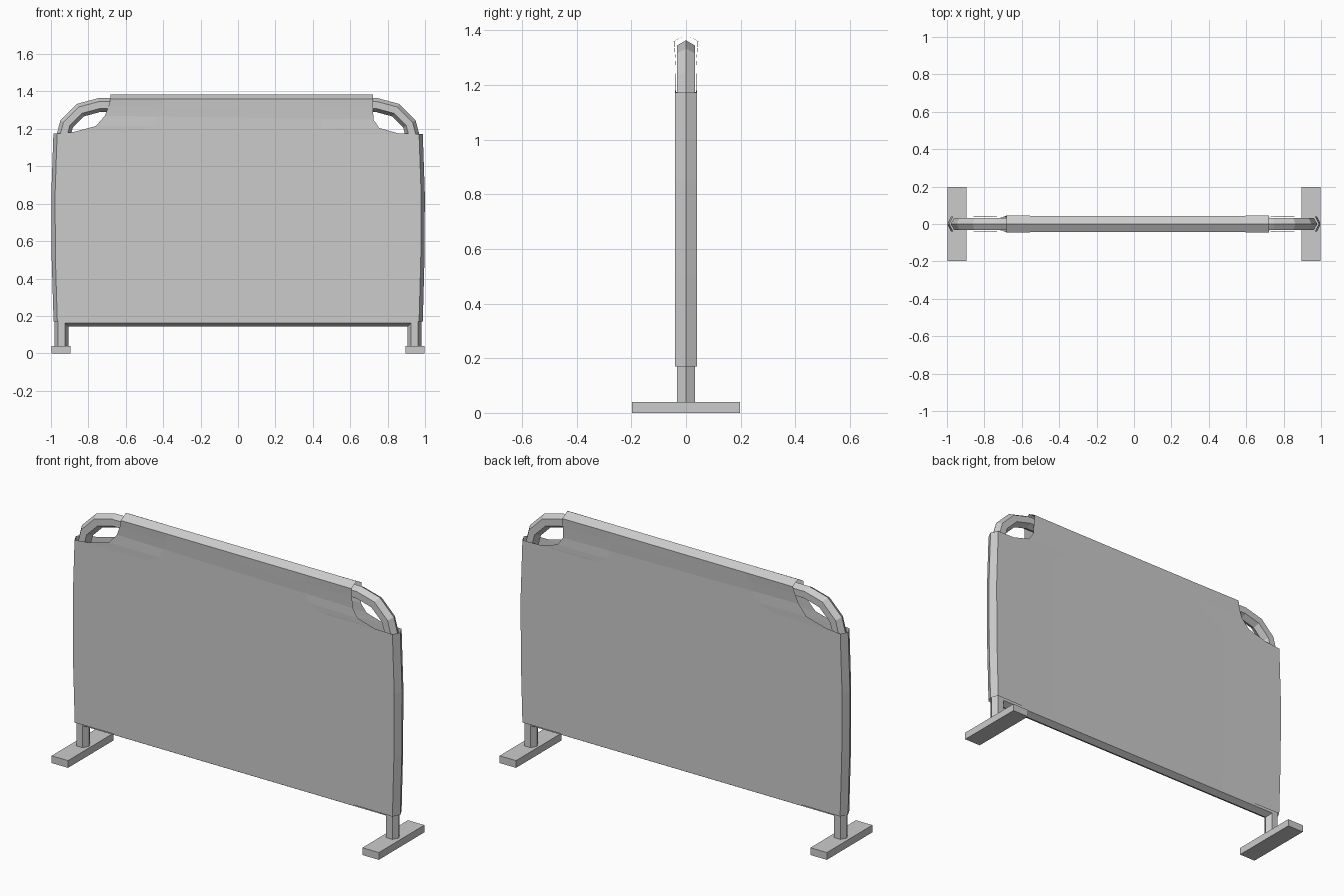
import bpy, bmesh
from math import sin, cos, pi, radians
from mathutils import Vector

if "Cube" in bpy.data.objects:
    bpy.data.objects.remove(bpy.data.objects["Cube"])


def finish(bm, name):
    bmesh.ops.remove_doubles(bm, verts=bm.verts, dist=0.0005)
    bmesh.ops.recalc_face_normals(bm, faces=bm.faces)
    me = bpy.data.meshes.new(name)
    bm.to_mesh(me)
    bm.free()
    ob = bpy.data.objects.new(name, me)
    bpy.context.collection.objects.link(ob)
    return ob


def hex_tube(name, path, r=0.037):
    """Six-sided tube along a path in the xz plane, corners facing in-plane."""
    bm = bmesh.new()
    pts = [Vector((x, 0, z)) for x, z in path]
    rings = []
    for i, p in enumerate(pts):
        d0 = (p - pts[max(i - 1, 0)]).normalized()
        d1 = (pts[min(i + 1, len(pts) - 1)] - p).normalized()
        t = (d0 + d1).normalized()
        n = Vector((-t.z, 0, t.x))
        miter = 1 / max(d0.dot(t), d1.dot(t))
        rings.append([bm.verts.new(p + n * r * miter * cos(k * pi / 3)
                                   + Vector((0, r * sin(k * pi / 3), 0)))
                      for k in range(6)])
    for a, b in zip(rings, rings[1:]):
        for k in range(6):
            bm.faces.new((a[k], a[k - 1], b[k - 1], b[k]))
    bm.faces.new(rings[0])
    bm.faces.new(rings[-1])
    return finish(bm, name)


# Bent tube frame: legs, rounded shoulders and top rail
LEG_X, RAIL_Z, BEND = 0.943, 1.327, 0.2
left = [(-LEG_X, 0.03)]
for a in (0, 30, 60, 90):
    left.append((-LEG_X + BEND - BEND * cos(radians(a)),
                 RAIL_Z - BEND + BEND * sin(radians(a))))
right = [(-x, z) for x, z in reversed(left)]
hex_tube("tube_frame", left + right)

# Lower cross rail between the legs
hex_tube("lower_rail", [(-LEG_X, 0.18), (LEG_X, 0.18)])

# Flat feet
for side, label in ((-1, "left"), (1, "right")):
    bm = bmesh.new()
    bmesh.ops.create_cube(bm, size=1)
    for v in bm.verts:
        v.co = (v.co.x * 0.1 + side * 0.946, v.co.y * 0.396, (v.co.z + 0.5) * 0.04)
    finish(bm, label + "_foot")

# Fabric cover rows: left x, left z, right x, right z, edge depth, inner depth
rows = [(-0.966, 0.17, 0.968, 0.17, 0.040, 0.036),
        (-0.976, 0.50, 0.977, 0.50, 0.040, 0.036),
        (-0.978, 0.85, 0.979, 0.85, 0.040, 0.036),
        (-0.967, 1.175, 0.968, 1.173, 0.040, 0.036),
        (-0.88, 1.183, 0.86, 1.175, 0.039, 0.036),
        (-0.76, 1.215, 0.755, 1.205, 0.039, 0.036),
        (-0.712, 1.27, 0.724, 1.25, 0.036, 0.036),
        (-0.692, 1.32, 0.722, 1.31, 0.040, 0.040),
        (-0.682, 1.36, 0.722, 1.36, 0.045, 0.043)]
FRACTIONS = (0, 0.2, 0.5, 0.8, 1)
bm = bmesh.new()
sheets = []
for s in (-1, 1):
    grid = []
    for xl, zl, xr, zr, edge, inner in rows:
        grid.append([bm.verts.new((xl + (xr - xl) * f,
                                   s * (edge if f in (0, 1) else inner),
                                   zl + (zr - zl) * f)) for f in FRACTIONS])
    for a, b in zip(grid, grid[1:]):
        for k in range(len(FRACTIONS) - 1):
            bm.faces.new((a[k], a[k + 1], b[k + 1], b[k]))
    sheets.append(grid)

# Peaked wraps joining the two sheets over the side tubes and the top rail
edges = [([g[i][c] for i in range(4)], Vector((dx, 0, 0)), s)
         for s, g in enumerate(sheets) for c, dx in ((0, -0.02), (-1, 0.02))]
edges += [(g[-1], Vector((0, 0, 0.025)), s) for s, g in enumerate(sheets)]
for line, shift, s in edges:
    ridge = [bm.verts.new(Vector((v.co.x, 0, v.co.z)) + shift) for v in line]
    for k in range(len(line) - 1):
        bm.faces.new((line[k], line[k + 1], ridge[k + 1], ridge[k]))
finish(bm, "fabric_cover")
